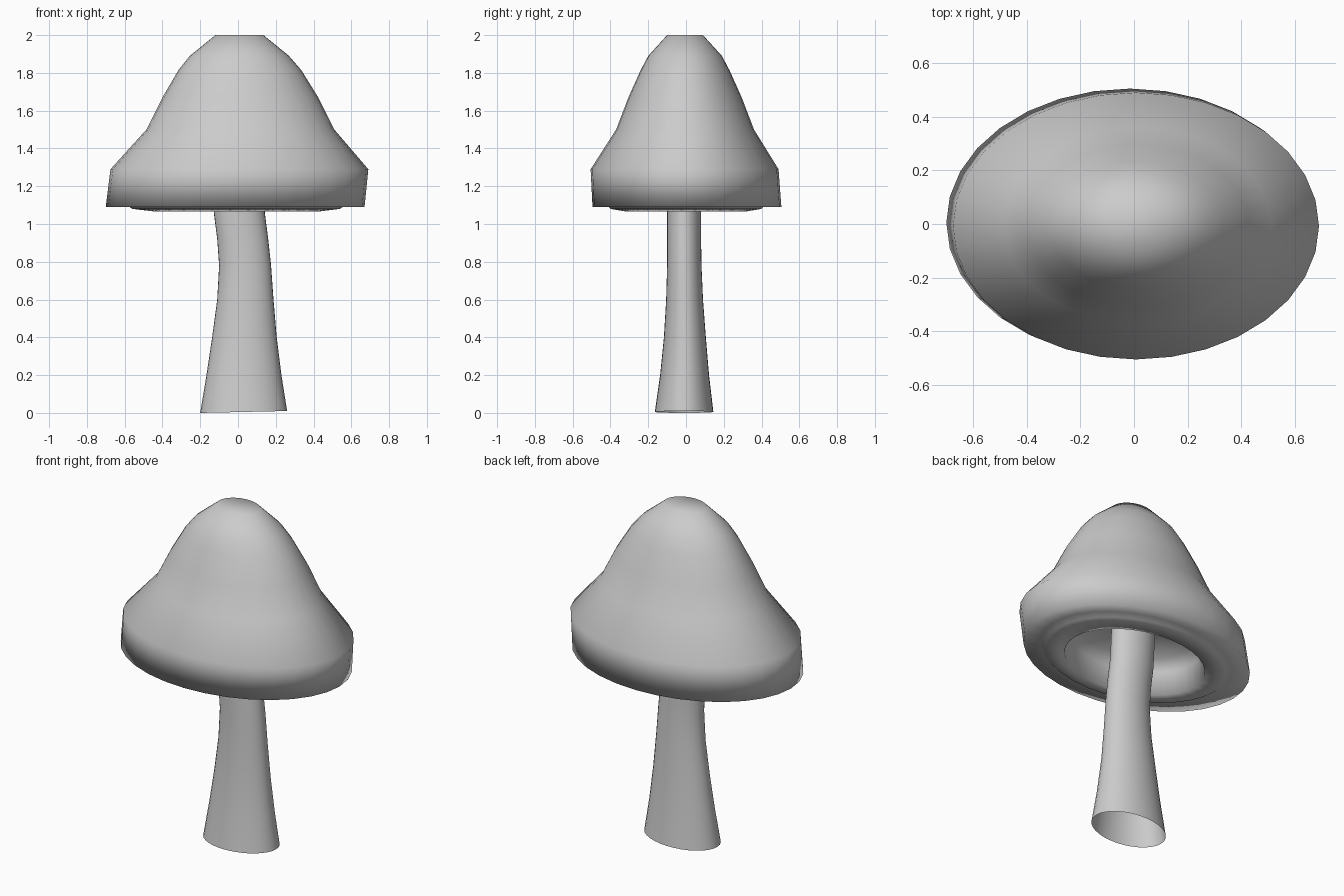
import bpy, bmesh
from math import cos, sin, pi

SEGMENTS = 32


def loft(name, rings, start_cap=False, end_cap=False):
    """Skin elliptical rings given as (x min, x max, y min, y max, z)."""
    bm = bmesh.new()
    loops = []
    for x0, x1, y0, y1, z in rings:
        loops.append([bm.verts.new(((x0 + x1) / 2 + (x1 - x0) / 2 * cos(2 * pi * i / SEGMENTS),
                                    (y0 + y1) / 2 + (y1 - y0) / 2 * sin(2 * pi * i / SEGMENTS), z))
                      for i in range(SEGMENTS)])
    for a, b in zip(loops, loops[1:]):
        for i in range(SEGMENTS):
            j = (i + 1) % SEGMENTS
            bm.faces.new((a[i], a[j], b[j], b[i]))
    if start_cap:
        bm.faces.new(loops[0][::-1])
    if end_cap:
        bm.faces.new(loops[-1])
    for f in bm.faces:
        f.smooth = True
    mesh = bpy.data.meshes.new(name)
    bm.to_mesh(mesh)
    bm.free()
    obj = bpy.data.objects.new(name, mesh)
    bpy.context.collection.objects.link(obj)
    return obj


# Cap: recessed ceiling, inner wall, grooved underside, rim, bell, flat top
loft("mushroom_cap", [
    (-0.12, 0.13, -0.09, 0.08, 1.29),
    (-0.36, 0.36, -0.26, 0.26, 1.26),
    (-0.41, 0.41, -0.30, 0.30, 1.20),
    (-0.43, 0.42, -0.31, 0.31, 1.065),
    (-0.56, 0.54, -0.40, 0.40, 1.08),
    (-0.59, 0.57, -0.42, 0.42, 1.10),
    (-0.70, 0.67, -0.495, 0.505, 1.09),
    (-0.675, 0.69, -0.505, 0.49, 1.29),
    (-0.485, 0.51, -0.37, 0.36, 1.50),
    (-0.40, 0.425, -0.305, 0.295, 1.67),
    (-0.315, 0.335, -0.24, 0.23, 1.815),
    (-0.255, 0.27, -0.20, 0.19, 1.89),
    (-0.12, 0.135, -0.10, 0.09, 2.00),
], end_cap=True)

# Stem: hollow, flared and gently curved, running up into the cap
stem = loft("mushroom_stem", [
    (-0.20, 0.26, -0.165, 0.145, 0.0),
    (-0.167, 0.23, -0.137, 0.122, 0.20),
    (-0.137, 0.205, -0.117, 0.105, 0.40),
    (-0.11, 0.188, -0.105, 0.09, 0.60),
    (-0.10, 0.175, -0.10, 0.082, 0.78),
    (-0.11, 0.16, -0.10, 0.08, 0.92),
    (-0.128, 0.142, -0.10, 0.08, 1.06),
    (-0.14, 0.13, -0.10, 0.08, 1.30),
])
# Slightly tilted base cut
for v in stem.data.vertices[:SEGMENTS]:
    v.co.z = 0.005 + 0.022 * (v.co.x - 0.03)
